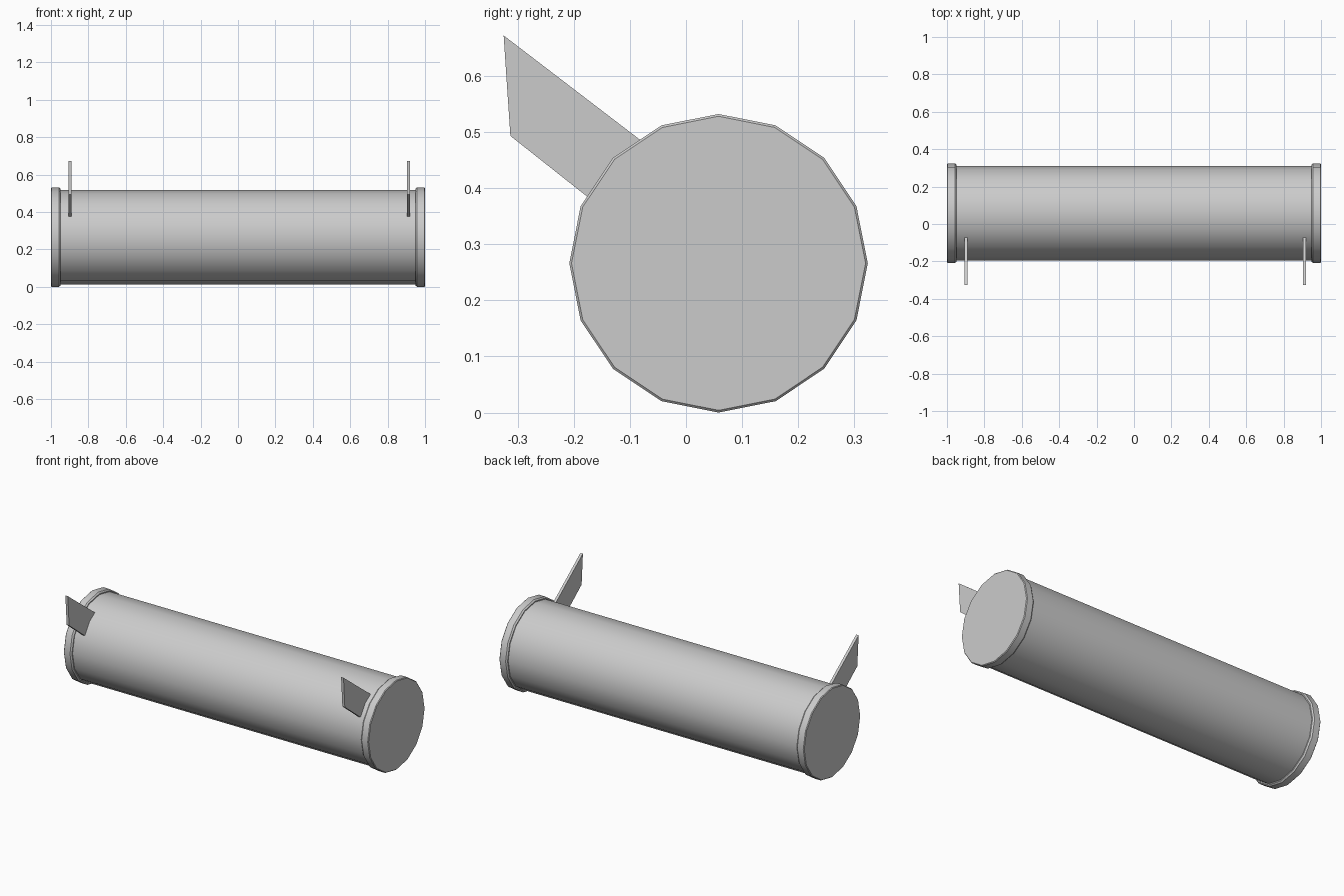
import bpy
import bmesh
from math import cos, sin, tau, radians

if "Cube" in bpy.data.objects:
    bpy.data.objects.remove(bpy.data.objects["Cube"])

SIDES = 16
CY, CZ = 0.058, 0.266

gray = bpy.data.materials.new("light gray")
gray.use_nodes = True
gray.diffuse_color = (0.6, 0.6, 0.6, 1)
gray.node_tree.nodes["Principled BSDF"].inputs["Base Color"].default_value = (0.6, 0.6, 0.6, 1)


def finish(name, bm, smooth):
    bmesh.ops.recalc_face_normals(bm, faces=bm.faces)
    mesh = bpy.data.meshes.new(name)
    bm.to_mesh(mesh)
    bm.free()
    mesh.materials.append(gray)
    obj = bpy.data.objects.new(name, mesh)
    bpy.context.collection.objects.link(obj)
    if smooth:
        bpy.ops.object.select_all(action="DESELECT")
        obj.select_set(True)
        bpy.context.view_layer.objects.active = obj
        bpy.ops.object.shade_smooth_by_angle(angle=radians(30))
    return obj


def lathe(name, profile):
    """Closed solid turned around the x direction from (x, radius) rings."""
    bm = bmesh.new()
    rings = [[bm.verts.new((x, CY + r * sin(tau * i / SIDES), CZ + r * cos(tau * i / SIDES)))
              for i in range(SIDES)] for x, r in profile]
    for a, b in zip(rings, rings[1:]):
        for i in range(SIDES):
            j = (i + 1) % SIDES
            bm.faces.new((a[i], a[j], b[j], b[i]))
    bm.faces.new(rings[0])
    bm.faces.new(rings[-1])
    return finish(name, bm, True)


def fin(name, x, thickness, outline):
    """Thin upright plate from a (y, z) outline."""
    bm = bmesh.new()
    face = bm.faces.new([bm.verts.new((x - thickness / 2, y, z)) for y, z in outline])
    extruded = bmesh.ops.extrude_face_region(bm, geom=[face])["geom"]
    verts = [v for v in extruded if isinstance(v, bmesh.types.BMVert)]
    bmesh.ops.translate(bm, verts=verts, vec=(thickness, 0, 0))
    return finish(name, bm, False)


# Long tube
lathe("tube_body", [(-0.98, 0.253), (0.98, 0.253)])

# Raised end caps with chamfered edges
for side, s in (("right", -1), ("left", 1)):
    lathe(side + "_end_cap", [(s * 1.0, 0.262), (s * 0.996, 0.266),
                              (s * 0.957, 0.266), (s * 0.949, 0.259), (s * 0.949, 0.25)])

# Slanted mounting fins, rooted just inside the tube
FIN = [(-0.325, 0.672), (-0.313, 0.493), (-0.165, 0.376), (-0.07, 0.477)]
fin("right_fin", -0.897, 0.016, FIN)
fin("left_fin", 0.912, 0.016, FIN)
